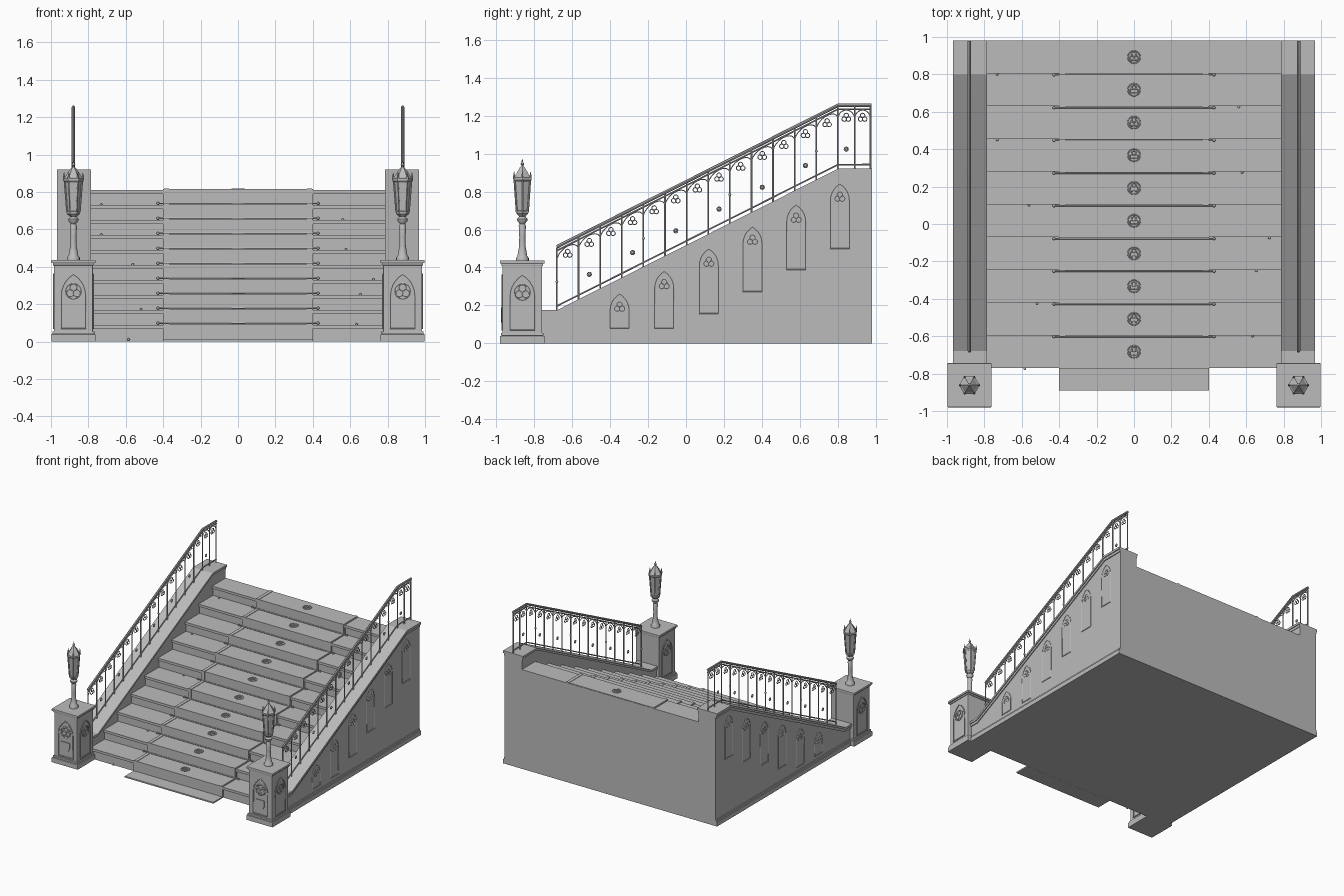
import bpy, bmesh, math, random
from mathutils import Vector, Matrix

if "Cube" in bpy.data.objects:
    bpy.data.objects.remove(bpy.data.objects["Cube"])

random.seed(4)
stone = bpy.data.materials.new("grey_stone")
stone.diffuse_color = (0.5, 0.5, 0.5, 1)
stone.use_nodes = True
stone.node_tree.nodes["Principled BSDF"].inputs["Base Color"].default_value = stone.diffuse_color


def finish(name, me, smooth=False):
    ob = bpy.data.objects.new(name, me)
    bpy.context.collection.objects.link(ob)
    me.materials.clear()
    me.materials.append(stone)
    if smooth:
        bpy.ops.object.select_all(action='DESELECT')
        ob.select_set(True)
        bpy.context.view_layer.objects.active = ob
        bpy.ops.object.shade_smooth_by_angle(angle=math.radians(40))
    return ob


def from_bm(name, bm, smooth=False):
    bmesh.ops.recalc_face_normals(bm, faces=bm.faces[:])
    me = bpy.data.meshes.new(name)
    bm.to_mesh(me)
    bm.free()
    return finish(name, me, smooth)


def prism(name, pts, x0, x1):
    """Side profile (y, z) extruded along x."""
    bm = bmesh.new()
    f = bm.faces.new([bm.verts.new((x0, y, z)) for y, z in pts])
    r = bmesh.ops.extrude_face_region(bm, geom=[f])
    vs = [v for v in r["geom"] if isinstance(v, bmesh.types.BMVert)]
    bmesh.ops.translate(bm, verts=vs, vec=(x1 - x0, 0, 0))
    return from_bm(name, bm)


def box(name, x0, x1, y0, y1, z0, z1, bevel=0):
    ob = prism(name, [(y0, z0), (y1, z0), (y1, z1), (y0, z1)], x0, x1)
    if bevel:
        m = ob.modifiers.new("bevel", 'BEVEL')
        m.width, m.segments = bevel, 2
    return ob


def lathe(name, prof, cx, cy, n):
    """Profile (radius, z) turned about a vertical axis."""
    bm = bmesh.new()
    rings = [[bm.verts.new((cx + r * math.cos(2 * math.pi * k / n),
                            cy + r * math.sin(2 * math.pi * k / n), z)) for k in range(n)]
             for r, z in prof]
    for a, b in zip(rings, rings[1:]):
        for k in range(n):
            bm.faces.new((a[k], a[(k + 1) % n], b[(k + 1) % n], b[k]))
    bm.faces.new(rings[0])
    bm.faces.new(rings[-1])
    return from_bm(name, bm, n > 6)


def tubes(name, paths, r, res=1):
    """Round bars along many paths; each path is (points, closed)."""
    cu = bpy.data.curves.new(name, 'CURVE')
    cu.dimensions = '3D'
    cu.bevel_depth, cu.bevel_resolution, cu.use_fill_caps = r, res, True
    for pts, closed in paths:
        s = cu.splines.new('POLY')
        s.points.add(len(pts) - 1)
        for p, q in zip(s.points, pts):
            p.co = (*q, 1)
        s.use_cyclic_u = closed
    tmp = bpy.data.objects.new(name + "_tmp", cu)
    bpy.context.collection.objects.link(tmp)
    me = bpy.data.meshes.new_from_object(tmp.evaluated_get(bpy.context.evaluated_depsgraph_get()))
    bpy.data.objects.remove(tmp)
    return finish(name, me, True)


def balls(name, centres, r):
    bm = bmesh.new()
    for c in centres:
        bmesh.ops.create_icosphere(bm, subdivisions=2, radius=r, matrix=Matrix.Translation(c))
    return from_bm(name, bm, True)


def circle(u, v, r, n=12):
    return [(u + r * math.cos(2 * math.pi * k / n), v + r * math.sin(2 * math.pi * k / n)) for k in range(n)]


def trefoil(u, v, r):
    return [circle(u + r * 1.05 * math.cos(a), v + r * 1.05 * math.sin(a), r)
            for a in (math.pi / 2, math.pi * 7 / 6, math.pi * 11 / 6)]


def arch(u, w, z0, z1):
    """Pointed window outline."""
    zs, h = z1 - 0.866 * w, w / 2
    a = [math.pi - math.pi / 3 * k / 5 for k in range(6)]
    left = [(u + h + w * math.cos(t), zs + w * math.sin(t)) for t in a]
    return [(u - h, z0)] + left + [(2 * u - p, q) for p, q in left[-2::-1]] + [(u + h, z0)]


# Stair block with projecting tread edges
N, RUN, RISE, Y0, YB = 10, 0.175, 0.08, -0.77, 0.98


def stair_profile(front, up, nose, zb, yb):
    pts = [(yb, zb), (Y0 + nose - front, zb)]
    for i in range(N):
        y, z = Y0 + i * RUN - front, 0.01 + RISE * (i + 1) + up
        if nose:
            pts += [(y + nose, z - 0.02), (y, z - 0.02)]
        pts += [(y, z)]
        pts += [(y + RUN + nose, z)] if i < N - 1 else [(yb, z)]
    return pts


prism("stair_block", stair_profile(0, 0, 0.012, 0, YB), -0.8, 0.8)

# Carpet runner with raised borders, floor flap, rods and medallions
prism("carpet_runner", stair_profile(0.004, 0.005, 0, 0.002, YB - 0.002), -0.4, 0.4)
for s in (-1, 1):
    prism("carpet_border", stair_profile(0.006, 0.008, 0, 0.003, YB - 0.001), s * 0.37, s * 0.395)
box("carpet_floor_flap", -0.4, 0.4, -0.89, -0.76, 0.001, 0.012)
rods, knobs, rings = [], [], []
for i in range(N):
    z = 0.01 + RISE * (i + 1)
    yc = Y0 + (i + 0.5) * RUN
    if i < N - 1:
        y = Y0 + (i + 1) * RUN - 0.008
        rods.append(([(-0.425, y, z + 0.009), (0.425, y, z + 0.009)], False))
        knobs += [(-0.428, y, z + 0.009), (0.428, y, z + 0.009)]
    rings.append(([(u, v, z + 0.006) for u, v in circle(0, yc, 0.033, 16)], True))
    rings += [([(u, v, z + 0.006) for u, v in c], True) for c in trefoil(0, yc, 0.012)]
tubes("carpet_rods", rods, 0.004)
balls("carpet_rod_knobs", knobs, 0.008)
tubes("carpet_medallions", rings, 0.003)

# Loose stone chips
balls("stone_chips", [(random.choice((-1, 1)) * random.uniform(0.5, 0.78), Y0 + RUN * i - 0.004,
                       0.012 + RISE * i) for i in range(N)], 0.007)

TOP = [(-0.76, 0.175), (-0.68, 0.175), (0.80, 0.92), (0.98, 0.92)]


def cap_z(y):
    return 0.175 + 0.745 * min(max((y + 0.68) / 1.48, 0), 1)


def band(lo, hi):
    return [(y, z + lo) for y, z in TOP] + [(y, z + hi) for y, z in reversed(TOP)]


def shifted(path, dz):
    return [(x, y, z + dz) for x, y, z in path]


posts_y = [-0.68 + 1.48 * k / 13 for k in range(14)] + [0.888, 0.972]

for s, side in ((-1, "left"), (1, "right")):
    # Side wall, base moulding and coping
    wall = [(-0.76, 0), (0.98, 0)] + [(y, z - 0.02) for y, z in reversed(TOP)]
    prism(side + "_wall", wall, s * 0.797, s * 0.953)
    box(side + "_wall_base", s * 0.79, s * 0.967, -0.76, 0.98, 0, 0.035)
    box(side + "_wall_base_step", s * 0.795, s * 0.96, -0.76, 0.98, 0.03, 0.05)
    prism(side + "_coping", band(-0.018, 0), s * 0.787, s * 0.967)
    prism(side + "_coping_moulding", band(-0.038, -0.017), s * 0.793, s * 0.96)

    # Blind windows on the outer wall
    lines = []
    for yc in (-0.35, -0.115, 0.12, 0.35, 0.58, 0.81):
        z1 = cap_z(yc) - 0.08
        z0 = max(0.08, z1 - 0.34)
        for p in [arch(yc, 0.1, z0, z1)] + trefoil(yc, z1 - 0.07, 0.014):
            lines.append(([(s * 0.953, u, v) for u, v in p], True))
    tubes(side + "_wall_windows", lines, 0.004)

    # Railing: rails, posts, arches and trefoils
    x = s * 0.88
    base = [(x, y, cap_z(y)) for y in (-0.68, 0.80, 0.978)]
    tubes(side + "_handrail", [(shifted(base, 0.334), False)], 0.009, 2)
    tubes(side + "_lower_rails", [(shifted(base, 0.314), False), (shifted(base, 0.022), False)], 0.005)
    tubes(side + "_posts", [([(x, y, cap_z(y) - 0.005), (x, y, cap_z(y) + 0.33)], False)
                            for y in posts_y], 0.005)
    fine, beads = [], []
    for k, (a, b) in enumerate(zip(posts_y, posts_y[1:])):
        m, h = (a + b) / 2, (b - a) / 2
        curve = []
        for j in range(13):
            t = math.pi * (1 - j / 12)
            y = m + h * math.cos(t)
            curve.append((x, y, cap_z(y) + 0.262 + 0.047 * math.sin(t)))
        fine.append((curve, False))
        fine += [([(x, u, v) for u, v in c], True) for c in trefoil(m, cap_z(m) + 0.268, 0.012)]
        if k % 2 and k < 14:
            fine += [([(x, u, v) for u, v in circle(m, cap_z(m) + 0.103, 0.011)], True)]
            beads.append((x, m, cap_z(m) + 0.103))
        if k % 4 == 0:
            beads.append((x, a, cap_z(a) + 0.15))
    tubes(side + "_rail_tracery", fine, 0.003)
    balls(side + "_rail_beads", beads, 0.008)

    # Pedestal
    cy = -0.862
    for nm, r, z0, z1 in (("plinth", 0.118, 0, 0.04), ("plinth_step", 0.112, 0.04, 0.055),
                          ("body", 0.104, 0.05, 0.42), ("cap_moulding", 0.11, 0.408, 0.422),
                          ("cap", 0.118, 0.42, 0.437)):
        box(side + "_pedestal_" + nm, x - r, x + r, cy - r, cy + r, z0, z1, 0.003)
    lines = []
    for p in [arch(0, 0.13, 0.07, 0.36)] + trefoil(0, 0.27, 0.019) + [circle(0, 0.27, 0.042, 16)]:
        lines.append(([(x + u, cy - 0.105, v) for u, v in p], True))
        for d in (-0.105, 0.105):
            lines.append(([(x + d, cy + u, v) for u, v in p], True))
    tubes(side + "_pedestal_windows", lines, 0.005)

    # Shield plate on the pedestal front
    bm = bmesh.new()
    shield = [(-0.038, 0.19), (0.038, 0.19), (0.038, 0.145), (0.025, 0.122), (0, 0.11),
              (-0.025, 0.122), (-0.038, 0.145)]
    f = bm.faces.new([bm.verts.new((x + u, cy - 0.102, v)) for u, v in shield])
    r = bmesh.ops.extrude_face_region(bm, geom=[f])
    bmesh.ops.translate(bm, vec=(0, -0.009, 0),
                        verts=[v for v in r["geom"] if isinstance(v, bmesh.types.BMVert)])
    from_bm(side + "_shield", bm)

    # Lamp post and hexagonal lantern
    lathe(side + "_lamp_post", [(0.034, 0.435), (0.034, 0.45), (0.026, 0.46), (0.021, 0.49), (0.017, 0.51),
                                (0.016, 0.56), (0.019, 0.62), (0.014, 0.63), (0.026, 0.645), (0.028, 0.655),
                                (0.017, 0.668), (0.02, 0.685)], x, cy, 16)
    lathe(side + "_lantern_glass", [(0.018, 0.67), (0.03, 0.685), (0.032, 0.695), (0.045, 0.865)], x, cy, 6)
    lathe(side + "_lantern_foot", [(0.016, 0.665), (0.035, 0.683), (0.037, 0.697), (0.03, 0.70)], x, cy, 6)
    lathe(side + "_lantern_roof", [(0.046, 0.85), (0.055, 0.86), (0.055, 0.873), (0.045, 0.88), (0.03, 0.905),
                                   (0.016, 0.925), (0.006, 0.935)], x, cy, 6)
    lathe(side + "_finial", [(0.008, 0.925), (0.005, 0.938), (0.011, 0.945), (0.005, 0.953), (0.001, 0.972)], x, cy, 8)
    bars, spikes = [], []
    for k in range(6):
        c, d = math.cos(math.pi * k / 3), math.sin(math.pi * k / 3)
        bars.append(([(x + 0.034 * c, cy + 0.034 * d, 0.69), (x + 0.048 * c, cy + 0.048 * d, 0.865)], False))
        lathe(side + "_lantern_spike", [(0.007, 0.865), (0.005, 0.885), (0.001, 0.905)],
              x + 0.05 * c, cy + 0.05 * d, 6)
    tubes(side + "_lantern_bars", bars, 0.005)
